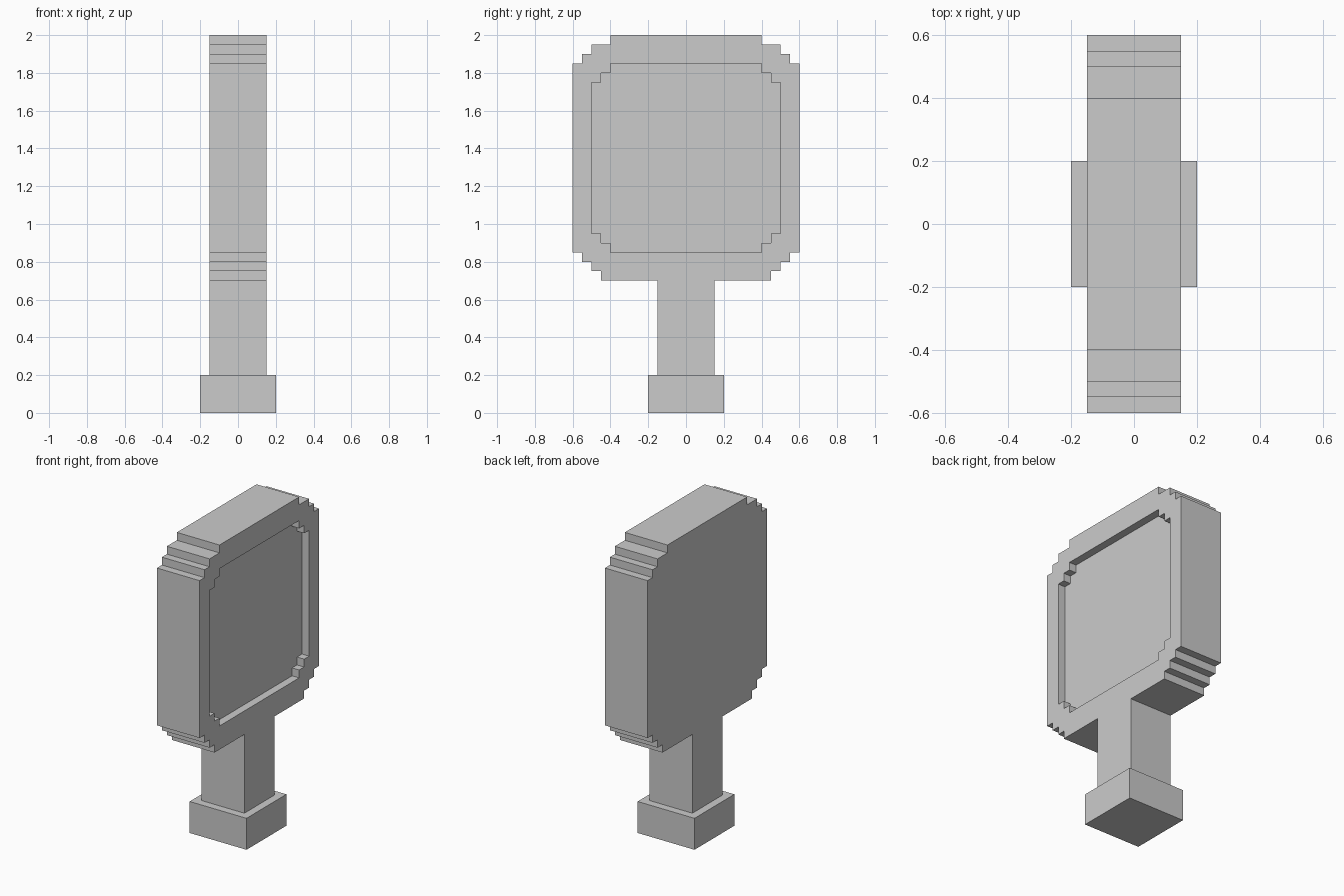
import bpy
import bmesh

if "Cube" in bpy.data.objects:
    bpy.data.objects.remove(bpy.data.objects["Cube"])


def prism(name, half, x0, x1):
    """Extrude a (y, z) half outline, mirrored across y = 0, from x0 to x1."""
    outline = half + [(-y, z) for y, z in reversed(half)]
    bm = bmesh.new()
    face = bm.faces.new([bm.verts.new((x0, y, z)) for y, z in outline])
    ext = bmesh.ops.extrude_face_region(bm, geom=[face])
    moved = [v for v in ext["geom"] if isinstance(v, bmesh.types.BMVert)]
    bmesh.ops.translate(bm, verts=moved, vec=(x1 - x0, 0, 0))
    bmesh.ops.recalc_face_normals(bm, faces=bm.faces)
    mesh = bpy.data.meshes.new(name)
    bm.to_mesh(mesh)
    bm.free()
    obj = bpy.data.objects.new(name, mesh)
    bpy.context.collection.objects.link(obj)
    return obj


# Stepped head with its flush handle, as one slab
body_half = [(0.4, 2), (0.4, 1.95), (0.5, 1.95), (0.5, 1.9), (0.55, 1.9),
             (0.55, 1.85), (0.6, 1.85), (0.6, 0.85), (0.55, 0.85),
             (0.55, 0.8), (0.5, 0.8), (0.5, 0.75), (0.45, 0.75),
             (0.45, 0.7), (0.15, 0.7), (0.15, 0.2)]
body = prism("mirror_frame_and_handle", body_half, -0.15, 0.15)

# Shallow stepped recess for the glass, on the +x face only
recess_half = [(0.4, 1.85), (0.4, 1.8), (0.45, 1.8), (0.45, 1.75), (0.5, 1.75),
               (0.5, 0.95), (0.45, 0.95), (0.45, 0.9), (0.4, 0.9), (0.4, 0.85)]
cutter = prism("glass_recess_cutter", recess_half, 0.10, 0.25)
cutter.hide_render = True
cutter.display_type = 'WIRE'
cut = body.modifiers.new("glass_recess", 'BOOLEAN')
cut.operation = 'DIFFERENCE'
cut.solver = 'EXACT'
cut.object = cutter

# Square foot at the end of the handle
prism("handle_foot", [(0.2, 0.2), (0.2, 0)], -0.2, 0.2)
